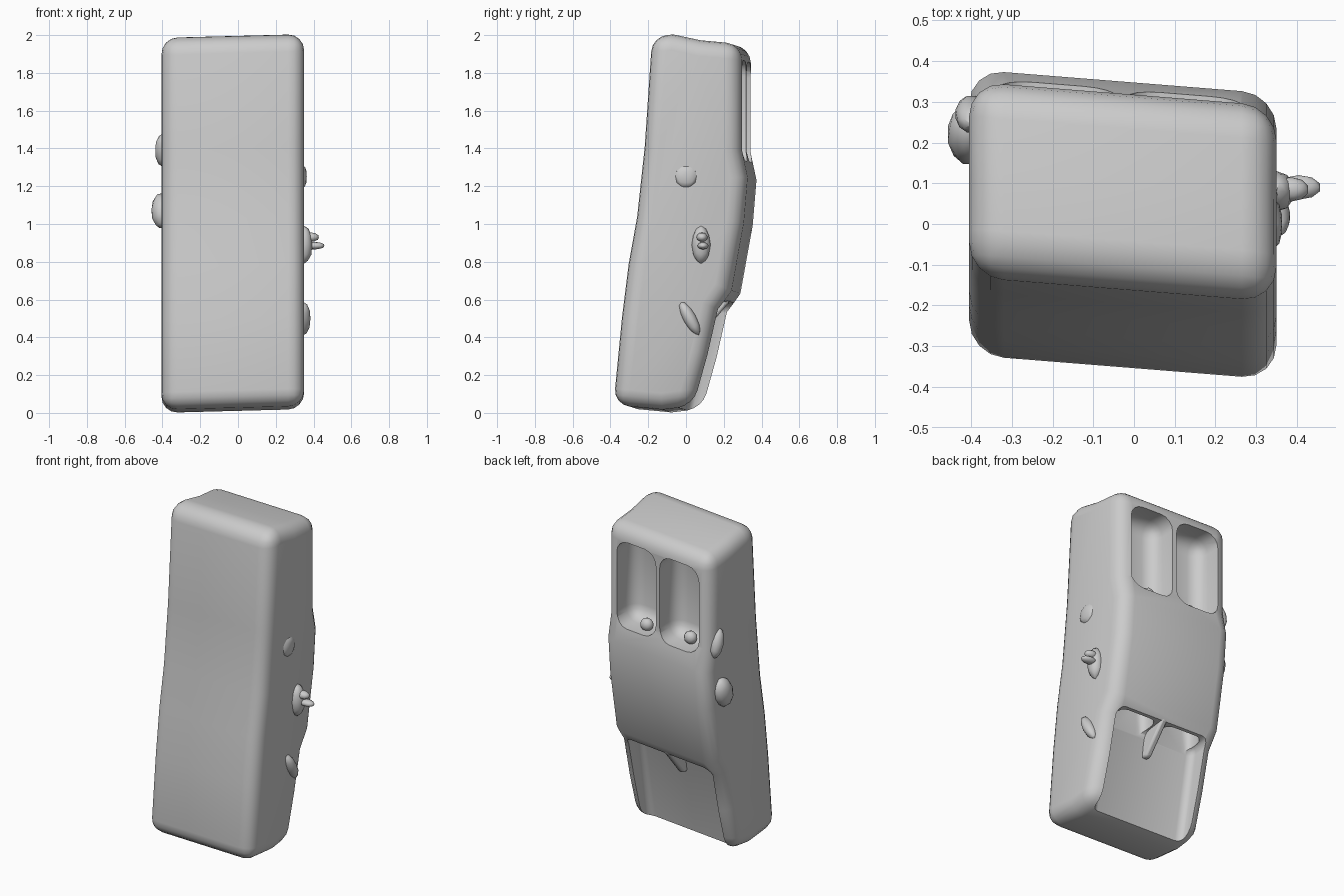
import bpy, bmesh, math
from mathutils import Matrix, Vector

if "Cube" in bpy.data.objects:
    bpy.data.objects.remove(bpy.data.objects["Cube"])

CX = -0.03  # middle of the slab across x


def finish(name, bm):
    bmesh.ops.recalc_face_normals(bm, faces=bm.faces)
    me = bpy.data.meshes.new(name)
    bm.to_mesh(me)
    bm.free()
    ob = bpy.data.objects.new(name, me)
    bpy.context.collection.objects.link(ob)
    return ob


def prism(name, profile, x0, x1):
    """Extrude a (y, z) outline across x."""
    bm = bmesh.new()
    f = bm.faces.new([bm.verts.new((x0, y, z)) for y, z in profile])
    ext = bmesh.ops.extrude_face_region(bm, geom=[f])['geom']
    verts = [v for v in ext if isinstance(v, bmesh.types.BMVert)]
    bmesh.ops.translate(bm, verts=verts, vec=(x1 - x0, 0, 0))
    return finish(name, bm)


def round_edges(ob, width, segments=4, angle=50):
    m = ob.modifiers.new("round", 'BEVEL')
    m.width, m.segments = width, segments
    m.limit_method, m.angle_limit = 'ANGLE', math.radians(angle)
    m.use_clamp_overlap = False


def box(name, x0, x1, y0, y1, z0, z1, r):
    ob = prism(name, [(y0, z0), (y1, z0), (y1, z1), (y0, z1)], x0, x1)
    round_edges(ob, r)
    return ob


def cut(target, cutter):
    cutter.hide_render = True
    m = target.modifiers.new("cut", 'BOOLEAN')
    m.object, m.operation, m.solver = cutter, 'DIFFERENCE', 'EXACT'


def smooth(ob):
    bpy.ops.object.select_all(action='DESELECT')
    ob.select_set(True)
    bpy.context.view_layer.objects.active = ob
    bpy.ops.object.shade_smooth_by_angle(angle=math.radians(40))


# Leaning slab with a bulging middle panel on its back
body = prism("body", [
    (-0.36, 0.035), (-0.315, 0.5), (-0.28, 0.78), (-0.235, 1.03), (-0.195, 1.4),
    (-0.155, 1.99), (-0.04, 1.995), (0.1, 1.965), (0.32, 1.945), (0.32, 1.38),
    (0.35, 1.24), (0.33, 1.0), (0.265, 0.64), (0.195, 0.54), (0.14, 0.3),
    (0.065, 0.03), (-0.1, 0.01)], -0.405, 0.35)
round_edges(body, 0.085)

cutters = []
# Open recess in the lower back
low = prism("lower_recess_cutter",
            [(-0.04, -0.1), (0.085, 0.57), (0.6, 0.64), (0.6, -0.1)], -0.335, 0.275)
round_edges(low, 0.04, 3)
cutters.append(low)

for side in (-1, 1):
    c = CX + side * 0.156
    # Paired upper pockets
    cutters.append(box("pocket_cutter", c - 0.142, c + 0.142, 0.15, 0.6, 1.33, 1.86, 0.08))
    # Hollows reaching up below the middle panel
    cutters.append(box("hollow_cutter", c - 0.125, c + 0.125, 0.08, 0.21, 0.4, 0.76, 0.05))
for c in cutters:
    cut(body, c)

# Apply, then remove the cutters
deps = bpy.context.evaluated_depsgraph_get()
body_mesh = bpy.data.meshes.new_from_object(body.evaluated_get(deps))
body.modifiers.clear()
body.data = body_mesh
for c in cutters:
    bpy.data.objects.remove(c)

# Slight skew: back turns away and the top rises towards +x
for v in body.data.vertices:
    d = v.co.x - CX
    v.co.y -= 0.08 * d
    v.co.z += 0.026 * d
smooth(body)


def lump(name, loc, size, tilt=0):
    bm = bmesh.new()
    bmesh.ops.create_icosphere(
        bm, subdivisions=2, radius=1,
        matrix=Matrix.Translation(Vector(loc)) @ Matrix.Rotation(tilt, 4, 'X')
        @ Matrix.Diagonal((*size, 1)))
    smooth(finish(name, bm))


# Irregular lumps on the sides and in the pockets
lump("left_lump_low", (-0.405, 0.22, 1.07), (0.055, 0.07, 0.10), -0.4)
lump("left_lump_high", (-0.40, 0.27, 1.39), (0.04, 0.04, 0.09), 0.3)
lump("right_lump_high", (0.345, 0.0, 1.25), (0.02, 0.06, 0.06))
lump("right_lump_mid", (0.35, 0.08, 0.89), (0.045, 0.05, 0.10))
lump("right_lump_low", (0.345, 0.02, 0.5), (0.04, 0.035, 0.10), 0.5)
lump("right_prong_upper", (0.385, 0.085, 0.93), (0.045, 0.03, 0.025))
lump("right_prong_lower", (0.405, 0.09, 0.885), (0.055, 0.03, 0.02))
for side in (-1, 1):
    lump("pocket_lump", (CX + side * 0.15 - 0.02, 0.24, 1.36), (0.04, 0.035, 0.04))

# Slanted rib between the hollows
rib = prism("hollow_rib", [(0.05, 0.42), (0.09, 0.42), (0.24, 0.6), (0.2, 0.66), (0.07, 0.62)],
            CX - 0.02, CX + 0.02)
round_edges(rib, 0.012, 2, 30)
smooth(rib)
